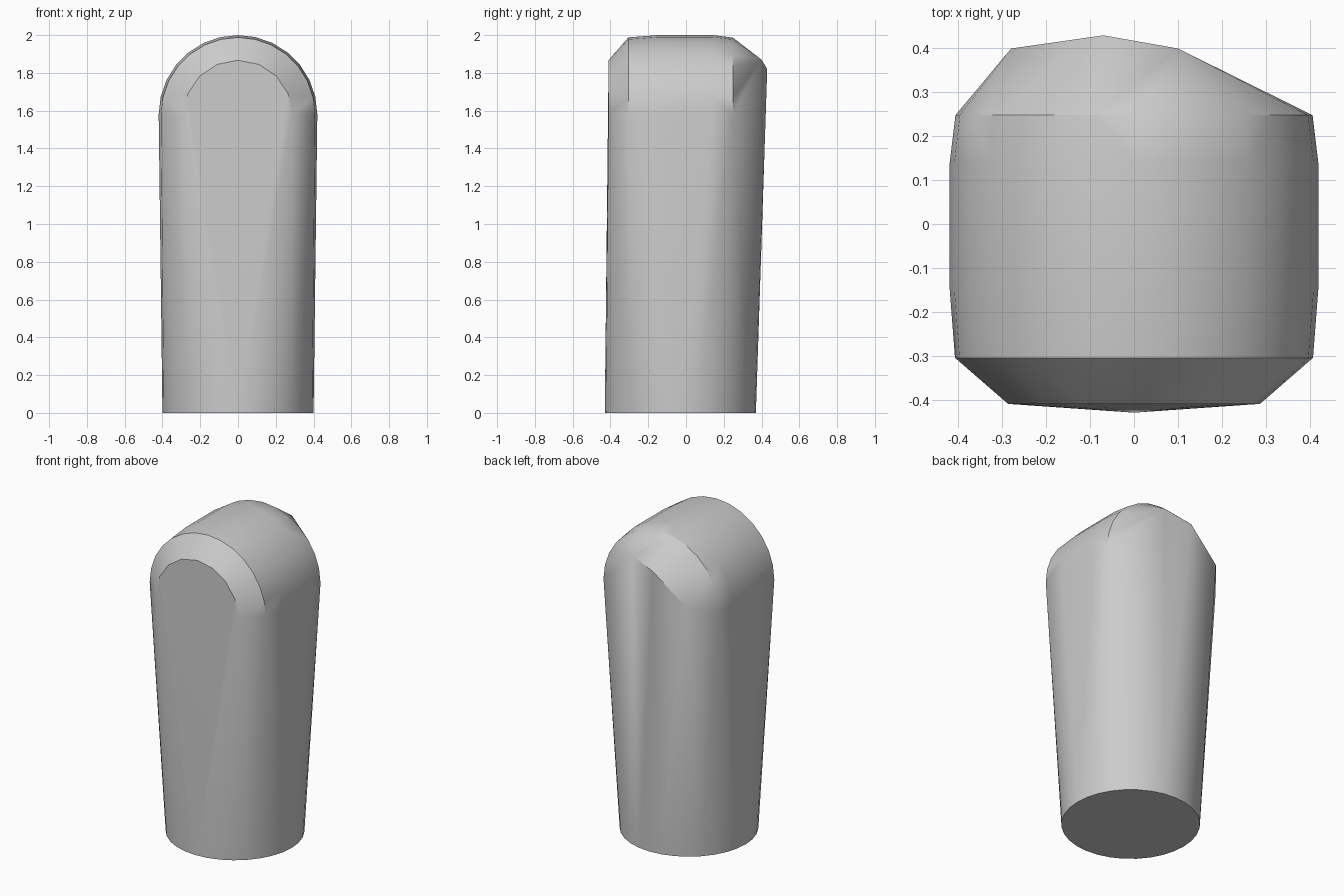
import bpy, bmesh
from math import sin, cos, pi, radians

cube = bpy.data.objects.get("Cube")
if cube:
    bpy.data.objects.remove(cube, do_unlink=True)

SPRING = 1.58  # height where the round top starts


def arch(radius, y, steps=14):
    """Half circle of points standing across x."""
    return [(radius * cos(pi * i / steps), y, SPRING + radius * sin(pi * i / steps))
            for i in range(steps + 1)]


# Round foot
points = [(0.4 * cos(2 * pi * i / 32), -0.03 + 0.4 * sin(2 * pi * i / 32), 0)
          for i in range(32)]

# Barrel-shaped top, slightly fuller in the middle
for radius, y in ((0.408, -0.305), (0.42, -0.15), (0.42, 0.14), (0.407, 0.248)):
    points += arch(radius, y)

# Bevelled front rim
points += arch(0.287, -0.41, 8)

# Uneven back rim, broken away on the left
points += [(-0.28, 0.4, 1.64), (-0.07, 0.43, 1.82), (0.1, 0.4, 1.87)]

# Wrap all sections in one taut skin
bm = bmesh.new()
for p in points:
    bm.verts.new(p)
hull = bmesh.ops.convex_hull(bm, input=bm.verts[:])
unused = {v for v in hull["geom_interior"] + hull["geom_unused"]
          if isinstance(v, bmesh.types.BMVert)}
bmesh.ops.delete(bm, geom=list(unused), context="VERTS")
bmesh.ops.dissolve_limit(bm, angle_limit=radians(0.5), verts=bm.verts[:], edges=bm.edges[:])
bmesh.ops.recalc_face_normals(bm, faces=bm.faces[:])

mesh = bpy.data.meshes.new("rounded_post")
bm.to_mesh(mesh)
bm.free()
post = bpy.data.objects.new("rounded_post", mesh)
bpy.context.collection.objects.link(post)

# Plain grey
grey = bpy.data.materials.new("plain_grey")
grey.use_nodes = True
colour = (0.6, 0.6, 0.6, 1)
grey.diffuse_color = colour
grey.node_tree.nodes["Principled BSDF"].inputs["Base Color"].default_value = colour
mesh.materials.append(grey)

bpy.context.view_layer.objects.active = post
post.select_set(True)
bpy.ops.object.shade_smooth_by_angle(angle=radians(32))
